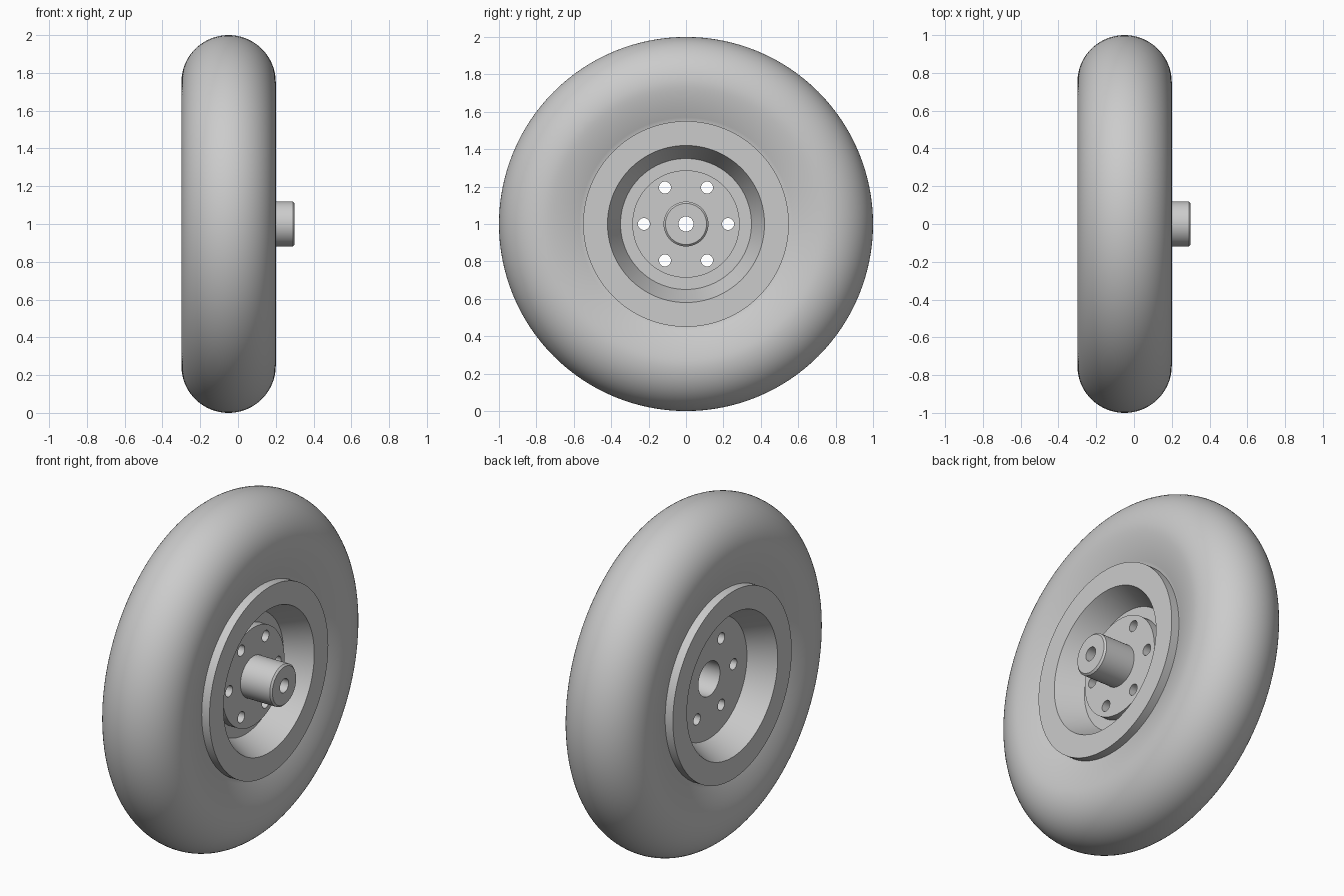
import bpy, bmesh, math
from mathutils import Matrix, Vector

cube = bpy.data.objects.get("Cube")
if cube:
    bpy.data.objects.remove(cube, do_unlink=True)

grey = bpy.data.materials.new("plain_grey")
grey.use_nodes = True
colour = (0.6, 0.6, 0.6, 1)
grey.diffuse_color = colour
grey.node_tree.nodes["Principled BSDF"].inputs["Base Color"].default_value = colour

CENTRE = Vector((-0.05, 0, 1))   # middle of the tyre on the axle line
TURN = 2 * math.pi


def lathe(name, profile, segments=128):
    """Spin a closed (offset along axle, radius) profile around the x axis."""
    bm = bmesh.new()
    verts = [bm.verts.new((u, 0, r)) for u, r in profile]
    edges = [bm.edges.new((a, b)) for a, b in zip(verts, verts[1:] + verts[:1])]
    bmesh.ops.spin(bm, geom=verts + edges, cent=(0, 0, 0), axis=(1, 0, 0),
                   angle=TURN, steps=segments, use_merge=True)
    bmesh.ops.remove_doubles(bm, verts=bm.verts, dist=1e-5)
    bmesh.ops.recalc_face_normals(bm, faces=bm.faces)
    mesh = bpy.data.meshes.new(name)
    bm.to_mesh(mesh)
    bm.free()
    mesh.materials.append(grey)
    obj = bpy.data.objects.new(name, mesh)
    obj.location = CENTRE
    bpy.context.collection.objects.link(obj)
    return obj


def mirrored(half):
    """Complete a profile that is the same on both sides of the wheel."""
    return half + [(-u, r) for u, r in reversed(half)]


def drill_bolt_holes(obj):
    """Cut six bolt holes parallel to the axle."""
    bm = bmesh.new()
    for i in range(6):
        a = i * TURN / 6
        place = Matrix.Translation((0, 0.225 * math.cos(a), 0.225 * math.sin(a)))
        bmesh.ops.create_cone(bm, cap_ends=True, segments=32, radius1=0.032,
                              radius2=0.032, depth=1,
                              matrix=place @ Matrix.Rotation(TURN / 4, 4, 'Y'))
    mesh = bpy.data.meshes.new("bolt_hole_cutter")
    bm.to_mesh(mesh)
    bm.free()
    mesh.materials.append(grey)
    cutter = bpy.data.objects.new("bolt_hole_cutter", mesh)
    cutter.location = CENTRE
    cutter.hide_render = True
    bpy.context.collection.objects.link(cutter)
    mod = obj.modifiers.new("bolt_holes", 'BOOLEAN')
    mod.operation, mod.solver, mod.object = 'DIFFERENCE', 'EXACT', cutter
    bpy.context.view_layer.update()
    graph = bpy.context.evaluated_depsgraph_get()
    cut = bpy.data.meshes.new_from_object(obj.evaluated_get(graph))
    obj.modifiers.clear()
    obj.data = cut
    bpy.data.objects.remove(cutter, do_unlink=True)


# Tyre: gently dished sidewall running into a half-round tread
sidewall = [(0.25 - 0.05 * (1 - i / 10) ** 1.6, 0.55 + 0.02 * i) for i in range(10)]
tread = [(0.25 * math.cos(a), 0.75 + 0.25 * math.sin(a))
         for a in (i * math.pi / 40 for i in range(20))]
half = [(0.17, 0.49), (0.20, 0.54)] + sidewall + tread
tyre = lathe("tyre", half + [(0, 1)] + [(-u, r) for u, r in reversed(half)])

# Rim: thick web with a bore, tapered wells and a flange on each side
rim = lathe("rim", mirrored([(0.1, 0.1), (0.1, 0.35), (0.25, 0.42), (0.25, 0.55),
                             (0.20, 0.55), (0.17, 0.48)]))
drill_bolt_holes(rim)

# Hub: bolted plate with a hollow axle stub
hub = lathe("hub", [(0.1, 0.04), (0.1, 0.287), (0.15, 0.287), (0.15, 0.12),
                    (0.34, 0.12), (0.35, 0.11), (0.35, 0.04)], 96)
drill_bolt_holes(hub)

# Smooth shading with crisp machined edges
bpy.ops.object.select_all(action='DESELECT')
for part in (tyre, rim, hub):
    part.select_set(True)
bpy.context.view_layer.objects.active = tyre
bpy.ops.object.shade_smooth_by_angle(angle=math.radians(30))
